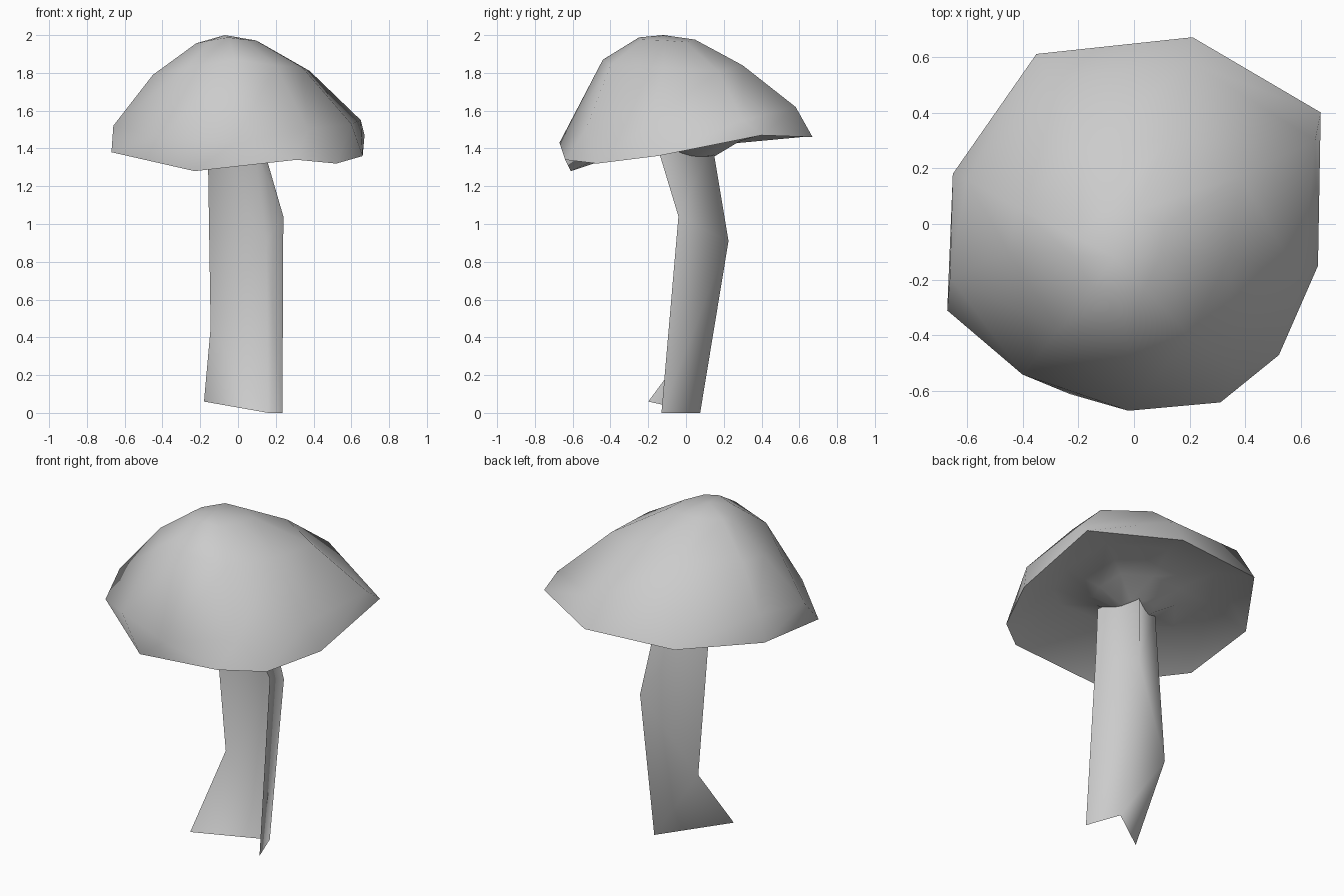
import bpy
import bmesh
import math
from mathutils import Vector

default_cube = bpy.data.objects.get("Cube")
if default_cube:
    bpy.data.objects.remove(default_cube, do_unlink=True)


def make_material(name, colour):
    material = bpy.data.materials.new(name)
    material.use_nodes = True
    material.diffuse_color = colour
    shader = next(n for n in material.node_tree.nodes if n.type == "BSDF_PRINCIPLED")
    shader.inputs["Base Color"].default_value = colour
    return material


def bridge(bm, lower, upper):
    """Join two matching rings of vertices with quads."""
    for i in range(len(lower)):
        j = (i + 1) % len(lower)
        bm.faces.new((lower[i], lower[j], upper[j], upper[i]))


def fan(bm, ring, tip, flip=False):
    """Close a ring of vertices with triangles that meet at a tip."""
    for i, vertex in enumerate(ring):
        following = ring[(i + 1) % len(ring)]
        corners = (following, vertex, tip) if flip else (vertex, following, tip)
        bm.faces.new(corners)


def finish(bm, name, material, angle):
    """Turn the bmesh into a smooth shaded object."""
    mesh = bpy.data.meshes.new(name)
    bm.to_mesh(mesh)
    bm.free()
    part = bpy.data.objects.new(name, mesh)
    bpy.context.collection.objects.link(part)
    mesh.materials.append(material)
    bpy.ops.object.select_all(action="DESELECT")
    part.select_set(True)
    bpy.context.view_layer.objects.active = part
    bpy.ops.object.shade_smooth_by_angle(angle=math.radians(angle))
    return part


grey = make_material("plain grey", (0.6, 0.6, 0.6, 1))

# Cap: uneven rings from the rim up to the crown
rim = [(-.67, -.31, 1.38), (-.23, -.61, 1.28), (.31, -.64, 1.34),
       (.52, -.47, 1.32), (.66, -.15, 1.36), (.67, .4, 1.47),
       (.21, .67, 1.46), (-.35, .61, 1.46), (-.65, .18, 1.42)]
bulge = [(-.66, -.19, 1.52), (-.4, -.54, 1.46), (-.02, -.67, 1.43),
         (.37, -.53, 1.5), (.6, -.2, 1.53), (.65, .3, 1.55),
         (.2, .58, 1.62), (-.3, .52, 1.65), (-.6, .16, 1.57)]
shoulder = [(-.45, -.1, 1.79), (-.27, -.38, 1.83), (-.02, -.44, 1.87),
            (.2, -.4, 1.84), (.34, -.12, 1.83), (.38, .17, 1.81),
            (.12, .3, 1.84), (-.18, .28, 1.84), (-.42, .06, 1.8)]
apex = Vector((-.07, -.12, 2))
lift = Vector((0, 0, .04))
crown = [apex.lerp(Vector(p), .4) + lift for p in shoulder]

bm = bmesh.new()
rows = [[bm.verts.new(p) for p in ring] for ring in (rim, bulge, shoulder, crown)]
for lower, upper in zip(rows, rows[1:]):
    bridge(bm, lower, upper)
fan(bm, rows[-1], bm.verts.new(apex))

# Underside of the cap: a hollow with a low swelling around the stem
middle = Vector((.03, .06, 0))
outer = rows[0]
for scale, height in ((.65, 1.5), (.34, 1.44), (.14, 1.36)):
    inner = [bm.verts.new((middle.x + x * scale, middle.y + y * scale, height))
             for x, y, z in rim]
    bridge(bm, inner, outer)
    outer = inner
fan(bm, outer, bm.verts.new((middle.x, middle.y, 1.34)), flip=True)
finish(bm, "mushroom_cap", grey, 75)

# Stem: a folded sheet, open at the front, bent partway up
left_edge = [(.235, -.13, 0), (.24, -.04, 1.04), (.13, -.155, 1.42)]
back_fold = [(.16, .075, 0), (.15, .225, .91), (.08, .14, 1.42)]
right_edge = [(-.18, -.2, .06), (-.145, .09, .45), (-.16, -.01, 1.42)]

bm = bmesh.new()
left, fold, right = ([bm.verts.new(p) for p in edge]
                     for edge in (left_edge, back_fold, right_edge))
for i in range(2):
    bm.faces.new((left[i], fold[i], fold[i + 1], left[i + 1]))
for corners in ((fold[0], right[0], right[1]), (fold[0], right[1], fold[1]),
                (fold[1], right[1], right[2]), (fold[1], right[2], fold[2])):
    bm.faces.new(corners)
finish(bm, "mushroom_stem", grey, 120)
